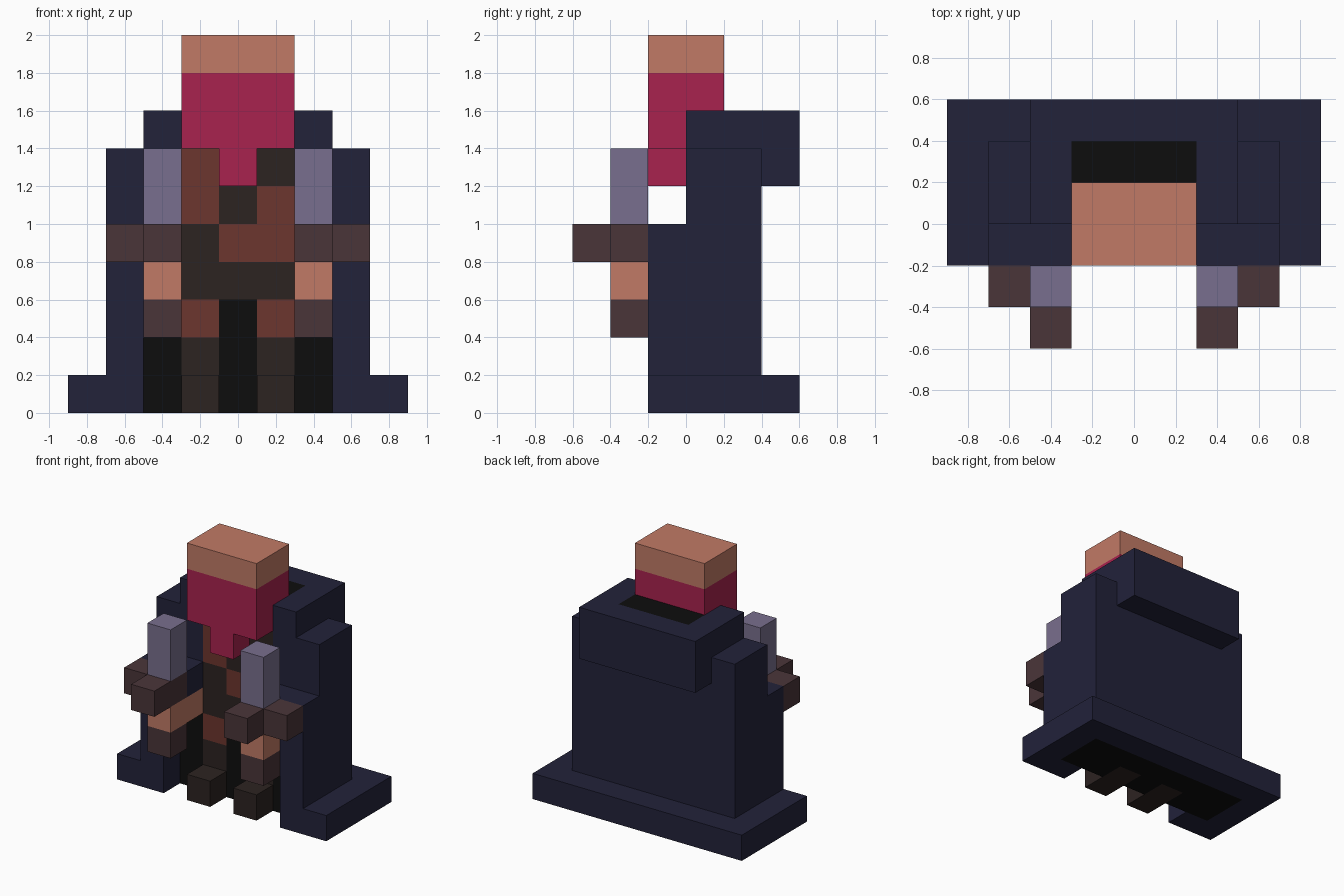
import bpy
import bmesh

if "Cube" in bpy.data.objects:
    bpy.data.objects.remove(bpy.data.objects["Cube"], do_unlink=True)

S = 0.2  # size of one block

# Flat colours, given as sRGB
COLOURS = {
    "navy_cloth": (34, 34, 58), "black_lining": (13, 13, 13),
    "skin": (193, 122, 102), "crimson_mask": (168, 34, 78),
    "rust_leather": (108, 54, 46), "dark_leather": (44, 35, 33),
    "brown_grip": (74, 53, 57), "lavender_steel": (121, 111, 142),
}


def linear(c):
    c /= 255
    return c / 12.92 if c <= 0.04045 else ((c + 0.055) / 1.055) ** 2.4


def make_material(name, rgb):
    col = tuple(linear(c) for c in rgb) + (1.0,)
    mat = bpy.data.materials.new(name)
    mat.diffuse_color = col
    mat.use_nodes = True
    bsdf = next(n for n in mat.node_tree.nodes if n.type == 'BSDF_PRINCIPLED')
    bsdf.inputs["Base Color"].default_value = col
    bsdf.inputs["Roughness"].default_value = 0.9
    return mat


MATS = {n: make_material(n, c) for n, c in COLOURS.items()}
cells = {}   # block position -> part name
parts = {}   # part name -> material name


def fill(part, mat, x, y, z):
    """Fill inclusive block ranges; later fills replace earlier ones."""
    parts[part] = mat
    for i in range(x[0], x[1] + 1):
        for j in range(y[0], y[1] + 1):
            for k in range(z[0], z[1] + 1):
                cells[i, j, k] = part


def fill_pair(part, mat, x, y, z):
    fill("left_" + part, mat, x, y, z)
    fill("right_" + part, mat, (-x[1], -x[0]), y, z)


# Cloak: flared hem, body, hood hanging at the back
fill("cloak_hem", "navy_cloth", (-4, 4), (0, 2), (0, 0))
fill_pair("hem_front", "navy_cloth", (3, 4), (-1, -1), (0, 0))
fill("cloak_body", "navy_cloth", (-3, 3), (0, 1), (0, 6))
fill_pair("cloak_front", "navy_cloth", (3, 3), (-1, -1), (0, 4))
fill_pair("sleeve", "navy_cloth", (2, 2), (-1, -1), (4, 4))
fill("hood", "navy_cloth", (-2, 2), (0, 2), (7, 7))
fill("hood", "navy_cloth", (-2, 2), (2, 2), (6, 6))

# Dark lining seen under the hem, behind the legs and inside the hood
fill("cloak_lining", "black_lining", (-3, 3), (0, 1), (0, 0))
fill("cloak_lining", "black_lining", (-2, 2), (0, 0), (0, 3))
fill("hood_lining", "black_lining", (-1, 1), (1, 1), (7, 7))

# Torso and legs: rows from the top down, r = rust, d = dark, . = lining
ROWS = ["rdd", "rdr", "drr", "ddd", "r.r", "d.d", "d.d"]
for n, row in enumerate(ROWS):
    k = 6 - n
    area = "leg" if k < 3 else "tunic"
    for i, ch in zip((-1, 0, 1), row):
        if ch == "r":
            fill(area + "_pads", "rust_leather", (i, i), (0, 0), (k, k))
        elif ch == "d":
            fill(area + "_cloth", "dark_leather", (i, i), (0, 0), (k, k))
fill_pair("boot", "dark_leather", (1, 1), (-1, -1), (0, 0))

# Head with mask and pointed lower flap
fill("mask", "crimson_mask", (-1, 1), (-1, 0), (7, 8))
fill("mask", "crimson_mask", (0, 0), (-1, -1), (6, 6))
fill("bald_head", "skin", (-1, 1), (-1, 0), (9, 9))

# Forearms and daggers
fill_pair("forearm", "skin", (2, 2), (-2, -1), (3, 3))
fill_pair("dagger_pommel", "brown_grip", (2, 2), (-2, -2), (2, 2))
fill_pair("dagger_guard", "brown_grip", (2, 2), (-3, -2), (4, 4))
fill_pair("dagger_guard", "brown_grip", (3, 3), (-2, -2), (4, 4))
fill_pair("dagger_blade", "lavender_steel", (2, 2), (-2, -2), (5, 6))


def build(part):
    """Make one object from the exposed block faces of a part."""
    bm = bmesh.new()
    verts = {}

    def vert(p):
        if p not in verts:
            verts[p] = bm.verts.new(((p[0] - 0.5) * S, p[1] * S, p[2] * S))
        return verts[p]

    for cell, owner in cells.items():
        if owner != part:
            continue
        for axis in range(3):
            u, v = (axis + 1) % 3, (axis + 2) % 3
            for side in (0, 1):
                near = list(cell)
                near[axis] += 2 * side - 1
                if tuple(near) in cells:
                    continue
                loop = []
                for du, dv in ((0, 0), (1, 0), (1, 1), (0, 1)):
                    p = list(cell)
                    p[axis] += side
                    p[u] += du
                    p[v] += dv
                    loop.append(vert(tuple(p)))
                bm.faces.new(loop if side else loop[::-1])
    # Merge neighbouring coplanar squares into clean flat faces
    bmesh.ops.dissolve_limit(bm, angle_limit=0.01,
                             verts=bm.verts[:], edges=bm.edges[:])
    if bm.faces:
        mesh = bpy.data.meshes.new(part)
        bm.to_mesh(mesh)
        mesh.materials.append(MATS[parts[part]])
        bpy.context.collection.objects.link(bpy.data.objects.new(part, mesh))
    bm.free()


for name in parts:
    build(name)
